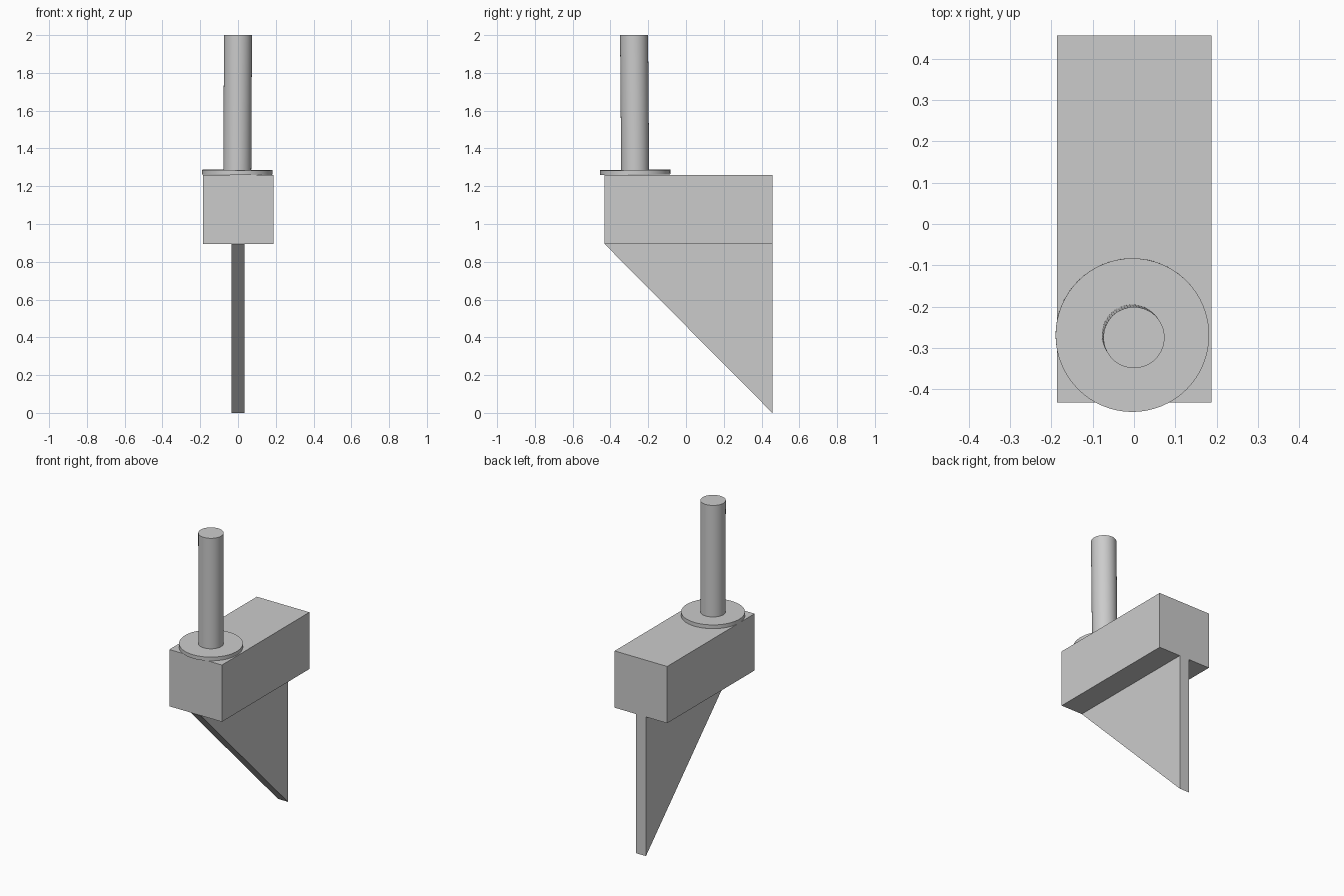
import bpy, bmesh, math
from mathutils import Vector

if "Cube" in bpy.data.objects:
    bpy.data.objects.remove(bpy.data.objects["Cube"])


def box_or_prism(name, profile, x0, x1):
    """Extrude a (y, z) profile along x."""
    bm = bmesh.new()
    face = bm.faces.new([bm.verts.new((x0, y, z)) for y, z in profile])
    ext = bmesh.ops.extrude_face_region(bm, geom=[face])
    verts = [g for g in ext["geom"] if isinstance(g, bmesh.types.BMVert)]
    bmesh.ops.translate(bm, verts=verts, vec=(x1 - x0, 0, 0))
    bmesh.ops.recalc_face_normals(bm, faces=bm.faces)
    mesh = bpy.data.meshes.new(name)
    bm.to_mesh(mesh)
    bm.free()
    obj = bpy.data.objects.new(name, mesh)
    bpy.context.collection.objects.link(obj)
    return obj


def cylinder(name, start, end, radius):
    """Smooth cylinder between two points."""
    axis = end - start
    bpy.ops.mesh.primitive_cylinder_add(
        vertices=64, radius=radius, depth=axis.length,
        location=(start + end) / 2,
        rotation=axis.to_track_quat('Z', 'Y').to_euler())
    obj = bpy.context.object
    obj.name = name
    bpy.ops.object.shade_smooth_by_angle(angle=math.radians(30))
    return obj


Y0, Y1 = -0.432, 0.457
Z0, Z1 = 0.895, 1.26

# Rectangular body
box_or_prism("body_block", [(Y0, Z0), (Y1, Z0), (Y1, Z1), (Y0, Z1)], -0.186, 0.188)

# Thin triangular blade under the body
box_or_prism("blade", [(Y0, Z0), (Y1, 0.0), (Y1, Z0)], -0.035, 0.035)

# Collar and rod share a very slightly leaning axis
base = Vector((-0.004, -0.269, 1.262))
tip = Vector((0.0, -0.275, 2.0))
lean = (tip - base).normalized()
cylinder("collar", base, base + lean * 0.024, 0.186)
cylinder("rod", base + lean * 0.012, tip, 0.074)
